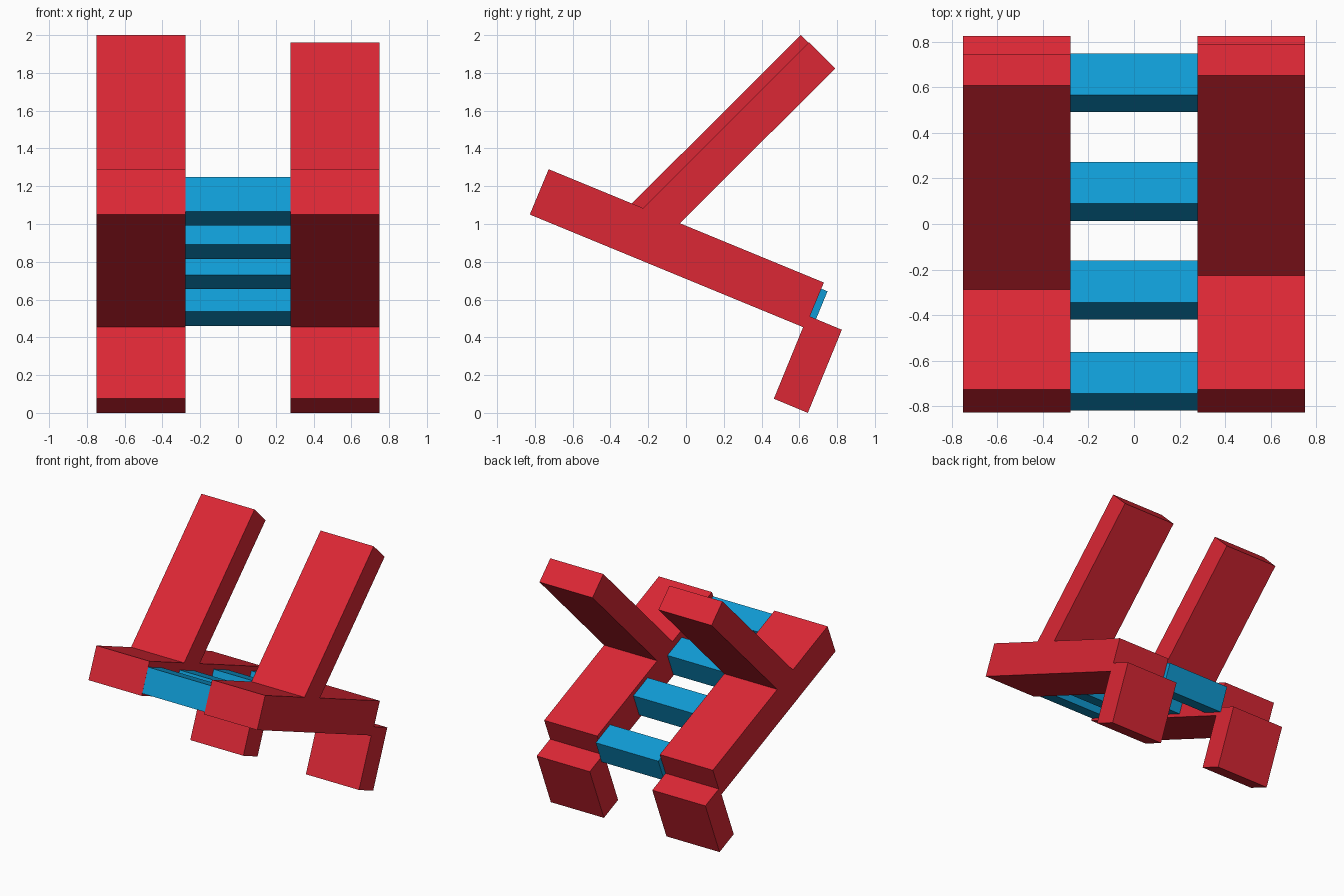
import bpy, bmesh, math

if "Cube" in bpy.data.objects:
    bpy.data.objects.remove(bpy.data.objects["Cube"])


def material(name, rgb):
    m = bpy.data.materials.new(name)
    m.diffuse_color = (*rgb, 1)
    m.use_nodes = True
    m.node_tree.nodes["Principled BSDF"].inputs["Base Color"].default_value = m.diffuse_color
    return m


red = material("red", (0.71, 0.02, 0.035))
blue = material("blue", (0.005, 0.33, 0.66))


def extrude_profile(name, profile, x0, x1, mat):
    """Extrude a (y, z) side profile from x0 to x1."""
    bm = bmesh.new()
    face = bm.faces.new([bm.verts.new((x0, y, z)) for y, z in profile])
    ext = bmesh.ops.extrude_face_region(bm, geom=[face])
    verts = [v for v in ext["geom"] if isinstance(v, bmesh.types.BMVert)]
    bmesh.ops.translate(bm, vec=(x1 - x0, 0, 0), verts=verts)
    bmesh.ops.recalc_face_normals(bm, faces=bm.faces)
    mesh = bpy.data.meshes.new(name)
    bm.to_mesh(mesh)
    bm.free()
    mesh.materials.append(mat)
    obj = bpy.data.objects.new(name, mesh)
    bpy.context.collection.objects.link(obj)
    return obj


INNER, OUTER = 0.278, 0.75
rail = [(-0.827, 1.05), (-0.727, 1.29), (0.73, 0.69), (0.63, 0.45)]
leg = [(0.465, 0.075), (0.645, 0.0), (0.825, 0.44), (0.645, 0.515)]
# the left post sits slightly further forward than the right one
posts = {
    "left": [(-0.287, 1.108), (0.607, 2.0), (0.747, 1.86), (-0.089, 1.026)],
    "right": [(-0.227, 1.083), (0.652, 1.962), (0.79, 1.824), (-0.032, 1.003)],
}

# side frames: sloping rail, leaning back post, short rear leg
for side, x0, x1 in (("left", -OUTER, -INNER), ("right", INNER, OUTER)):
    extrude_profile("seat_rail_" + side, rail, x0, x1, red)
    extrude_profile("back_post_" + side, posts[side], x0, x1, red)
    extrude_profile("rear_leg_" + side, leg, x0, x1, red)

# square slats between the rails, tilted with them
tilt = math.radians(-22.4)
c, s, h = math.cos(tilt), math.sin(tilt), 0.099
for i, (cy, cz) in enumerate([(-0.69, 1.12), (-0.29, 0.944), (0.143, 0.785), (0.62, 0.59)]):
    corners = [(cy + a * h * c - b * h * s, cz + a * h * s + b * h * c)
               for a, b in ((-1, -1), (1, -1), (1, 1), (-1, 1))]
    extrude_profile(f"seat_slat_{i + 1}", corners, -INNER, INNER, blue)
